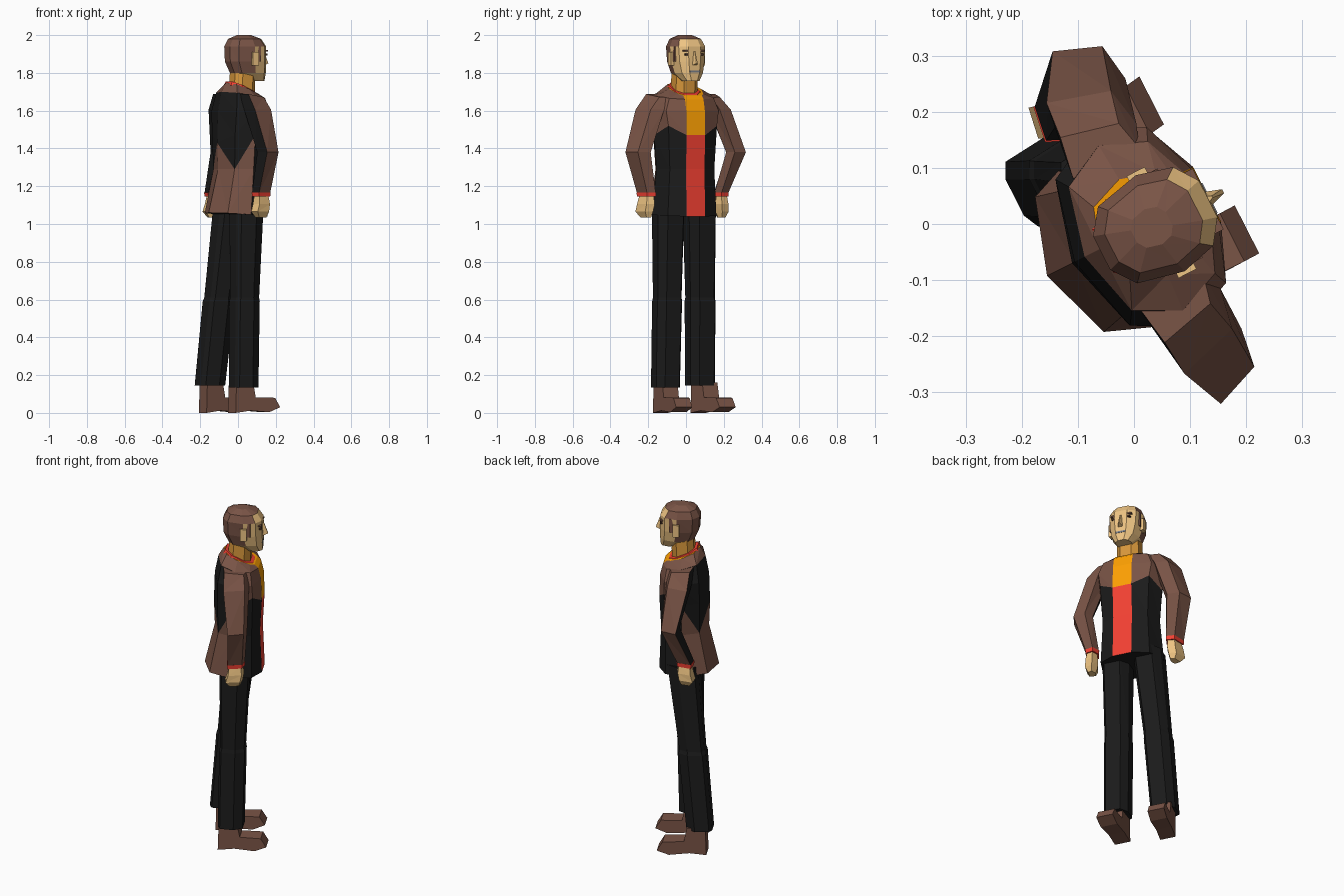
import bpy, bmesh, math

if "Cube" in bpy.data.objects:
    bpy.data.objects.remove(bpy.data.objects["Cube"])

TURN = math.radians(27)          # the figure stands turned towards +x
RGB = dict(brown=(121, 85, 72), black=(33, 33, 33), red=(244, 67, 54), orange=(255, 160, 10),
           skin=(238, 195, 130), neck=(215, 150, 62), grey=(120, 125, 135), dark=(70, 48, 40))
MATS = {}
for key, c in RGB.items():
    m = bpy.data.materials.new(key)
    m.diffuse_color = [(v / 255) ** 2.2 for v in c] + [1]
    m.use_nodes = True
    m.node_tree.nodes["Principled BSDF"].inputs["Base Color"].default_value = m.diffuse_color
    MATS[key] = m


def ring(shape, z, f, s, hf, hs, tilt=0):
    """Cross-section: forward f, sideways s, half sizes hf and hs."""
    return [(f + u * hf, s + v * hs, z - tilt * u) for u, v in shape]


def loft(name, rings, paint, flip=(), base=None):
    """Skin a stack of rings; paint is a colour or paint(row, col, tri)."""
    pick = paint if callable(paint) else lambda r, c, t: paint
    me = bpy.data.meshes.new(name)
    ob = bpy.data.objects.new(name, me)
    bpy.context.collection.objects.link(ob)
    used = []
    bm = bmesh.new()
    vs = [[bm.verts.new(p) for p in r] for r in rings]
    n = len(rings[0])

    def face(pts, col):
        if col not in used:
            used.append(col)
            me.materials.append(MATS[col])
        bm.faces.new(pts).material_index = used.index(col)

    for r in range(len(vs) - 1):
        for c in range(n):
            d = (c + 1) % n
            a, b, e, g = vs[r][c], vs[r][d], vs[r + 1][d], vs[r + 1][c]
            if c in flip:
                tris = (a, b, e), (a, e, g)
            else:
                tris = (a, b, g), (b, e, g)
            for t in (0, 1):
                face(tris[t], pick(r, c, t))
    face(vs[0][::-1], base or pick(0, 0, 0))
    face(vs[-1], pick(len(vs) - 2, 0, 0))
    bmesh.ops.recalc_face_normals(bm, faces=bm.faces)
    bm.to_mesh(me)
    bm.free()
    ob.rotation_euler.z = TURN
    return ob


SQUARE = [(1, -1), (1, 1), (-1, 1), (-1, -1)]


def block(name, f, s, z0, z1, hf, hs, col):
    return loft(name, [ring(SQUARE, z, f, s, hf, hs) for z in (z0, z1)], col)


# Jacket body: z, back, front, half width, tilt
def torso_shape(hs):
    e = 0.055 / hs
    return [(1, -e), (1, e), (.72, .8), (0, 1), (-.72, .75), (-1, 0), (-.72, -.75), (0, -1), (.72, -.8)]


body = []
for z, back, front, hs, tilt in [(1.05, -.18, .14, .18, .01), (1.29, -.125, .13, .165, 0),
                                 (1.47, -.13, .14, .18, 0), (1.60, -.125, .135, .195, 0),
                                 (1.68, -.105, .12, .165, .02), (1.715, -.075, .10, .095, .035)]:
    body.append(ring(torso_shape(hs), z, (back + front) / 2, -.012, (front - back) / 2, hs, tilt))
# the yoke seam rises towards the armpits
body[2] = [(f, s, z + (.05 if i in (2, 8) else -.04 if i == 5 else 0)) for i, (f, s, z) in enumerate(body[2])]


def jacket_paint(r, c, t):
    if c == 0:
        return 'red' if r < 2 else 'orange'
    rear = 3 <= c <= 6
    if r == 0:
        return 'brown' if rear else 'black'
    if r == 1:
        return 'brown' if rear and t == 0 else 'black'
    return 'black' if rear and r < 4 else 'brown'


loft("jacket", body, jacket_paint, flip=(4, 6), base='black')

OCT = [(1, -.5), (1, .5), (.5, 1), (-.5, 1), (-1, .5), (-1, -.5), (-.5, -1), (.5, -1)]

# Collar and neck
loft("collar", [ring(OCT, 1.70, .016, -.017, .088, .086, .035),
                ring(OCT, 1.72, .014, -.017, .076, .074, .035)], 'red')
loft("neck", [ring(OCT, 1.69, .012, -.018, .062, .064), ring(OCT, 1.82, .02, -.018, .06, .062)], 'neck')

# Arms with cuffs and hands
ARM = [(1, -.6), (.8, .5), (-.8, 1), (-1, -.5), (0, -1)]
for side, label, wf, ef in ((1, "left", -.025, .052), (-1, "right", .02, .034)):
    def limb(z, f, s, hf, hs, tilt=0):
        return ring([(u, v * side) for u, v in ARM], z, f, side * s - .008, hf, hs, tilt)
    loft(label + "_sleeve",
         [limb(1.165, wf, .232, .048, .042), limb(1.38, ef, .284, .052, .064),
          limb(1.605, .015, .205, .07, .066), limb(1.68, .005, .155, .065, .05, .01)],
         lambda r, c, t: 'black' if c in (2, 3) else 'brown')
    loft(label + "_cuff", [limb(1.145, wf, .232, .048, .042), limb(1.168, wf, .232, .050, .044)], 'red')
    loft(label + "_hand", [limb(1.035, wf - .005, .235, .03, .022), limb(1.065, wf - .01, .24, .048, .038),
                           limb(1.105, wf, .235, .045, .04), limb(1.15, wf, .232, .038, .032)], 'skin')

# Trousers: z, forward, sideways, half sizes for each leg
LEGS = {"left": [(.145, -.098, .138, .07, .072), (.59, -.056, .118, .074, .075), (.61, -.054, .116, .068, .072),
                 (1.1, .0, .085, .083, .08)],
        "right": [(.135, -.022, -.106, .068, .07), (.59, -.014, -.1, .07, .073), (.61, -.013, -.1, .066, .07),
                  (1.1, -.002, -.099, .08, .078)]}
LEG = [(1, -.6), (1, .6), (.3, 1), (-.8, .9), (-1, .5), (-1, -.5), (-.8, -.9), (.3, -1)]
for label, rows in LEGS.items():
    loft(label + "_trouser_leg", [ring(LEG, *r) for r in rows], 'black')

# Shoes: side profile swept across the width
SHOE = [(0, 0), (.09, .012), (.2, .004), (.265, .03), (.235, .08), (.12, .082), (.105, .16), (.005, .16)]
for label, heel, mid, toe in (("left", -.137, .142, .182), ("right", -.09, -.105, -.1)):
    sides = []
    for w in (-1, 1):
        sides.append([(heel + a, mid + (toe - mid) * a / .265 + w * (.045 if a < .2 else .048), z)
                      for a, z in SHOE])
    loft(label + "_shoe", sides, 'brown')

# Head: z, back, front, half width
HEAD = [(1, -.38), (1, .38), (.72, .82), (.1, 1), (-.7, .8), (-1, .35), (-1, -.35), (-.7, -.8), (.1, -1), (.72, -.82)]
head = []
for z, back, front, hs in [(1.757, .04, .138, .045), (1.80, -.045, .14, .076), (1.86, -.072, .14, .09),
                           (1.94, -.075, .138, .096), (1.98, -.055, .112, .078), (2.0, -.01, .06, .035)]:
    head.append(ring(HEAD, z, (back + front) / 2, -.02, (front - back) / 2, hs))


def head_paint(r, c, t):
    if r == 4 or (r == 3 and 2 <= c <= 8) or (3 <= c <= 7 and r > 0):
        return 'brown'
    return 'skin'


loft("head", head, head_paint)

# Face details
nose = [[(.138, -.034, 1.84), (.168, -.024, 1.85), (.168, -.016, 1.85), (.138, -.006, 1.84)],
        [(.136, -.026, 1.915), (.146, -.022, 1.91), (.146, -.018, 1.91), (.136, -.014, 1.915)]]
loft("nose", nose, 'skin')
block("mouth", .136, -.02, 1.803, 1.813, .006, .03, 'grey')
for side, label in ((1, "left"), (-1, "right")):
    block(label + "_eye", .13, -.02 + side * .04, 1.893, 1.903, .008, .014, 'dark')
    block(label + "_eyebrow", .128, -.02 + side * .042, 1.912, 1.92, .01, .019, 'brown')
    block(label + "_ear", .045, -.02 + side * .092, 1.84, 1.91, .018, .010, 'skin')
    block(label + "_sideburn", .072, -.02 + side * .08, 1.86, 1.94, .010, .009, 'brown')
